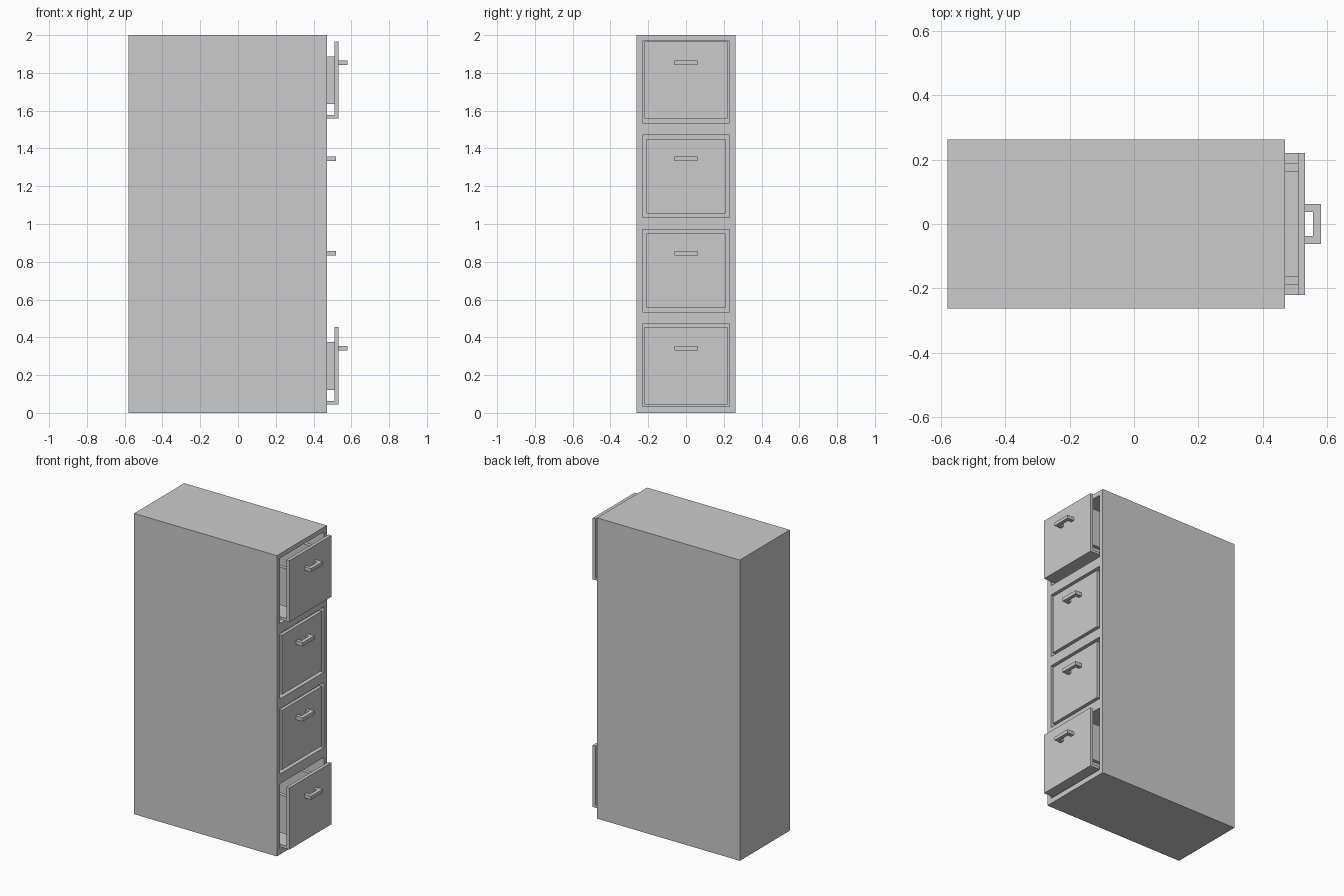
import bpy
import bmesh
from mathutils import Vector

old = bpy.data.objects.get("Cube")
if old:
    bpy.data.objects.remove(old, do_unlink=True)

grey = bpy.data.materials.new("cabinet grey")
grey.use_nodes = True
colour = (0.6, 0.6, 0.6, 1)
grey.diffuse_color = colour
grey.node_tree.nodes["Principled BSDF"].inputs["Base Color"].default_value = colour


def make_boxes(name, boxes):
    """One object from (x range, y range, z range) boxes."""
    bm = bmesh.new()
    for ranges in boxes:
        low, high = (Vector(v) for v in zip(*ranges))
        size, centre = high - low, (high + low) / 2
        for v in bmesh.ops.create_cube(bm, size=1)["verts"]:
            v.co = v.co * size + centre
    mesh = bpy.data.meshes.new(name)
    bm.to_mesh(mesh)
    bm.free()
    mesh.materials.append(grey)
    obj = bpy.data.objects.new(name, mesh)
    bpy.context.collection.objects.link(obj)
    return obj


FACE, BACK = 0.47, -0.53
BAYS = [0.035, 0.535, 1.035, 1.535]
NAMES = ["bottom", "lower", "upper", "top"]

# Cabinet body with four drawer bays cut out of its face
body = make_boxes("cabinet_body", [((-0.58, FACE), (-0.263, 0.263), (0, 2))])
cutter = make_boxes("bay_cutter", [((BACK, FACE + 0.1), (-0.23, 0.23), (z, z + 0.435)) for z in BAYS])
cutter.hide_render = True
cut = body.modifiers.new("bays", "BOOLEAN")
cut.operation, cut.solver, cut.object = "DIFFERENCE", "EXACT", cutter
bpy.context.view_layer.objects.active = body
bpy.ops.object.modifier_apply(modifier="bays")
bpy.data.objects.remove(cutter, do_unlink=True)

# Drawers: the top and bottom ones are pulled open
for name, bay in zip(NAMES, BAYS):
    is_open = name in ("bottom", "top")
    front = FACE + (0.062 if is_open else 0)
    inner = front - 0.022
    half = 0.22 if is_open else 0.21
    z0, z1 = (bay + 0.01, bay + 0.42) if is_open else (bay + 0.02, bay + 0.415)
    if name == "top":
        z0, z1 = bay + 0.023, bay + 0.431
    make_boxes(name + "_drawer_front", [((inner, front), (-half, half), (z0, z1))])

    # Floor and side panels
    tray = [((BACK + 0.03, inner), (-half, half), (z0, z0 + 0.018))]
    for side in (-1, 1):
        y = sorted((side * 0.163, side * 0.188))
        tray.append(((BACK + 0.03, inner), y, (z0 + 0.077, z0 + 0.33)))
    make_boxes(name + "_drawer_tray", tray)

    # Handle: a bar on two posts
    grip = (bay + 0.298, bay + 0.322)
    if is_open:
        grip = (z0 + 0.285, z0 + 0.308)
    parts = [((front + 0.025, front + 0.049), (-0.062, 0.062), grip)]
    for side in (-1, 1):
        y = sorted((side * 0.038, side * 0.062))
        parts.append(((front, front + 0.025), y, grip))
    make_boxes(name + "_handle", parts)
